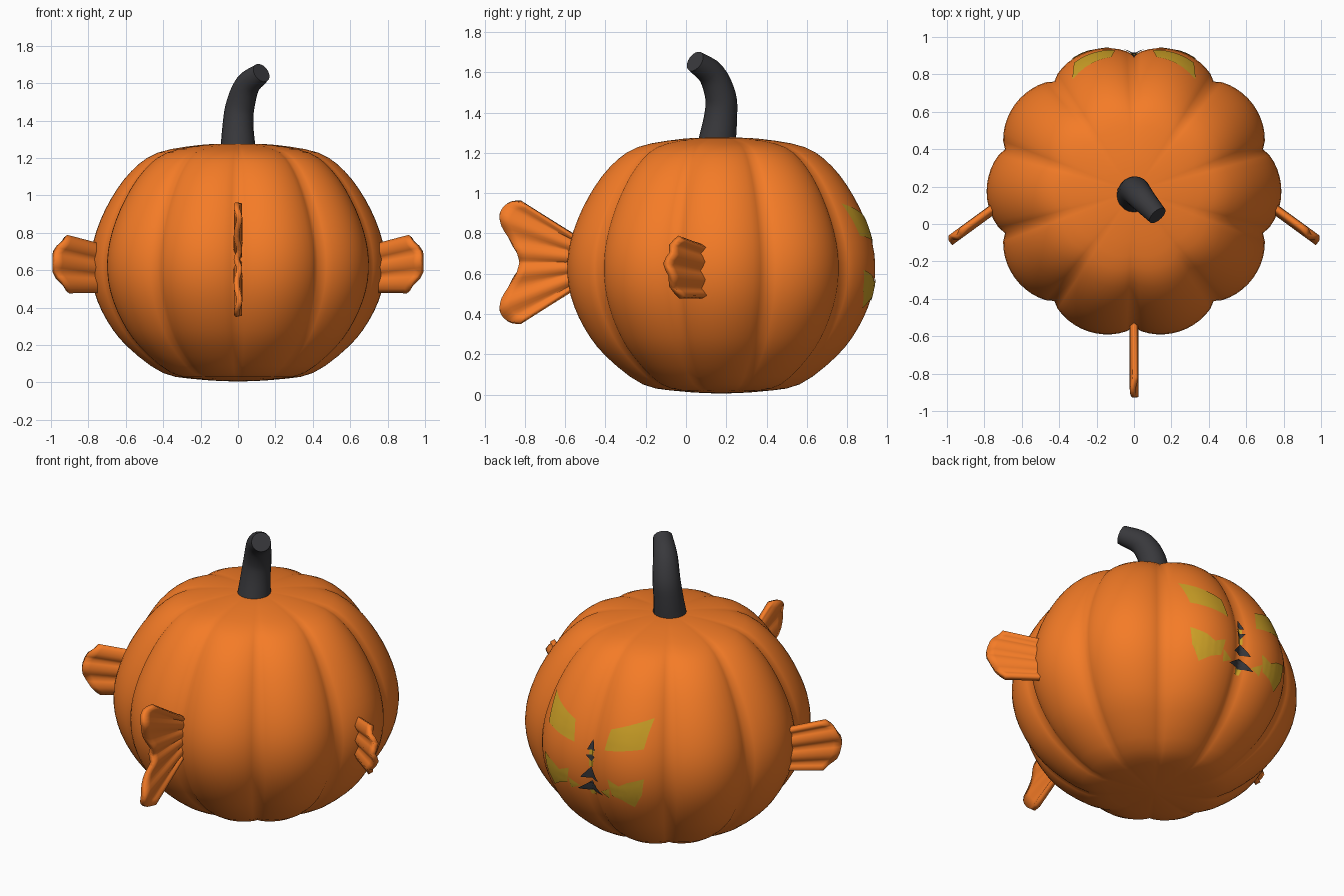
import bpy, bmesh, math
from mathutils import Vector
from mathutils.bvhtree import BVHTree

if "Cube" in bpy.data.objects:
    bpy.data.objects.remove(bpy.data.objects["Cube"])

CY = 0.175  # body axis position in y


def material(name, rgb):
    m = bpy.data.materials.new(name)
    m.diffuse_color = (*rgb, 1)
    m.use_nodes = True
    m.node_tree.nodes["Principled BSDF"].inputs["Base Color"].default_value = m.diffuse_color
    return m


ORANGE = material("orange", (0.91, 0.20, 0.02))
YELLOW = material("yellow", (0.62, 0.36, 0.02))
DARK = material("charcoal", (0.04, 0.04, 0.045))


def finish(bm, name, mat, angle=60):
    bmesh.ops.recalc_face_normals(bm, faces=bm.faces[:])
    me = bpy.data.meshes.new(name)
    bm.to_mesh(me)
    ob = bpy.data.objects.new(name, me)
    bpy.context.collection.objects.link(ob)
    me.materials.append(mat)
    bpy.ops.object.select_all(action='DESELECT')
    ob.select_set(True)
    bpy.context.view_layer.objects.active = ob
    bpy.ops.object.shade_smooth_by_angle(angle=math.radians(angle))
    return ob


def loft(rows, closed, caps=False):
    """Bridge equal-length rows of points with quads."""
    bm = bmesh.new()
    vs = [[bm.verts.new(p) for p in row] for row in rows]
    n = len(rows[0])
    for a, b in zip(vs, vs[1:]):
        for i in range(n if closed else n - 1):
            j = (i + 1) % n
            bm.faces.new((a[i], a[j], b[j], b[i]))
    if caps:
        bm.faces.new(vs[0])
        bm.faces.new(vs[-1])
    return bm


def spline(pts, steps):
    """Catmull-Rom interpolation of a short point list."""
    pts = [Vector(p) for p in pts]
    ext = [2 * pts[0] - pts[1]] + pts + [2 * pts[-1] - pts[-2]]
    out = []
    for a, b, c, d in zip(ext, ext[1:], ext[2:], ext[3:]):
        for k in range(steps):
            t = k / steps
            out.append(0.5 * (2 * b + (c - a) * t + (2 * a - 5 * b + 4 * c - d) * t * t
                              + (3 * b - a - 3 * c + d) * t ** 3))
    return out + [pts[-1]]


# Pumpkin body: profile swept round with ten lobes
profile = spline([(0.02, 1.277), (0.2, 1.27), (0.43, 1.228), (0.57, 1.13), (0.68, 0.98),
                  (0.757, 0.81), (0.788, 0.65), (0.77, 0.49), (0.70, 0.33),
                  (0.59, 0.19), (0.40, 0.05), (0.2, 0.015), (0.02, 0.005)], 3)
SEG = 120
rings = []
for r, z in profile:
    ring = []
    for i in range(SEG):
        a = 2 * math.pi * i / SEG
        k = 0.92 + 0.08 * abs(math.cos(5 * a)) ** 0.7
        ring.append((r * k * math.cos(a), CY + r * k * math.sin(a), z))
    rings.append(ring)
body_bm = loft(rings, True, True)
surface = BVHTree.FromBMesh(body_bm)
finish(body_bm, "pumpkin_body", ORANGE, 80)

# Curved stem
path = spline([(0, 0.152, 1.24, 0.095), (0, 0.172, 1.38, 0.082), (0.012, 0.172, 1.48, 0.077),
               (0.05, 0.128, 1.59, 0.068), (0.125, 0.045, 1.655, 0.054)], 4)
rings = []
for i, p in enumerate(path):
    t = (path[min(i + 1, len(path) - 1)] - path[max(i - 1, 0)]).to_3d()
    q = Vector((0, 0, 1)).rotation_difference(t)
    rings.append([p.to_3d() + q @ Vector((p.w * math.cos(2 * math.pi * k / 20),
                                          p.w * math.sin(2 * math.pi * k / 20), 0))
                  for k in range(20)])
finish(loft(rings, True, True), "stem", DARK, 40)


def fin(name, root, tip, place, ripple, waves, thick):
    """Rippled fan between a root edge and a tip curve, given thickness."""
    tip = spline(tip, 3)
    r0, r1 = Vector(root[0]), Vector(root[1])
    n = len(tip) - 1
    rows = []
    for s in range(9):
        u = s / 8
        row = []
        for i, t in enumerate(tip):
            p = r0.lerp(r1, i / n).lerp(t, u)
            row.append(place(p.x, p.y, ripple * math.cos(2 * math.pi * waves * i / n)))
        rows.append(row)
    ob = finish(loft(rows, False), name, ORANGE)
    so = ob.modifiers.new("thickness", 'SOLIDIFY')
    so.thickness, so.offset = thick, 0
    return ob


# Forked tail fin
half = [(-0.82, 0.96), (-0.885, 0.95), (-0.925, 0.90), (-0.915, 0.84), (-0.868, 0.755), (-0.838, 0.70)]
tail_tip = half + [(-0.828, 0.657)] + [(y, 1.314 - z) for y, z in reversed(half)]
fin("tail_fin", [(-0.5, 0.755), (-0.5, 0.56)], tail_tip,
    lambda y, z, w: (w, y, z), 0.008, 5, 0.03)

# Mirrored side fins
side = fin("side_fins", [(0.70, 0.725), (0.70, 0.485)],
           [(0.915, 0.782), (0.962, 0.725), (0.988, 0.65), (0.965, 0.56), (0.905, 0.483)],
           lambda x, z, w: (x + 0.55 * w, 0.06 - 0.73 * (x - 0.78) + 0.8 * w, z), 0.012, 3, 0.03)
side.modifiers.new("mirror", 'MIRROR')


# Face patches laid on the rear surface
def patches(name, polys, mat, lift, mirror=True):
    bm = bmesh.new()
    for poly in polys:
        for s in ((1, -1) if mirror else (1,)):
            bm.faces.new([bm.verts.new((s * x, 0, z)) for x, z in poly])
    bmesh.ops.triangulate(bm, faces=bm.faces[:])
    bmesh.ops.subdivide_edges(bm, edges=bm.edges[:], cuts=5, use_grid_fill=True)
    for v in bm.verts:
        hit = surface.ray_cast(Vector((v.co.x, 3, v.co.z)), Vector((0, -1, 0)))[0]
        v.co.y = hit.y + lift
    finish(bm, name, mat)


patches("eyes", [[(0.12, 0.87), (0.33, 0.95), (0.32, 0.79), (0.10, 0.75)]], YELLOW, 0.005)
patches("mouth_sides", [[(0.13, 0.59), (0.2, 0.56), (0.25, 0.59), (0.335, 0.62), (0.32, 0.52),
                         (0.27, 0.43), (0.21, 0.47), (0.15, 0.49)]], YELLOW, 0.005)
patches("mouth_corners", [[(0.07, 0.49), (0.14, 0.53), (0.13, 0.46)]], YELLOW, 0.005)
patches("mouth_middle", [[(-0.03, 0.51), (0.03, 0.51), (0.015, 0.44), (-0.015, 0.44)],
                         [(-0.015, 0.72), (0.015, 0.72), (0.015, 0.62), (-0.015, 0.62)]],
        YELLOW, 0.006, False)
patches("nose_and_teeth", [[(0, 0.78), (0.025, 0.72), (-0.025, 0.72)],
                           [(-0.03, 0.69), (0.03, 0.69), (0, 0.65)],
                           [(0, 0.62), (0.06, 0.55), (-0.06, 0.55)],
                           [(0, 0.53), (0.085, 0.47), (-0.085, 0.47)]], DARK, 0.01, False)
